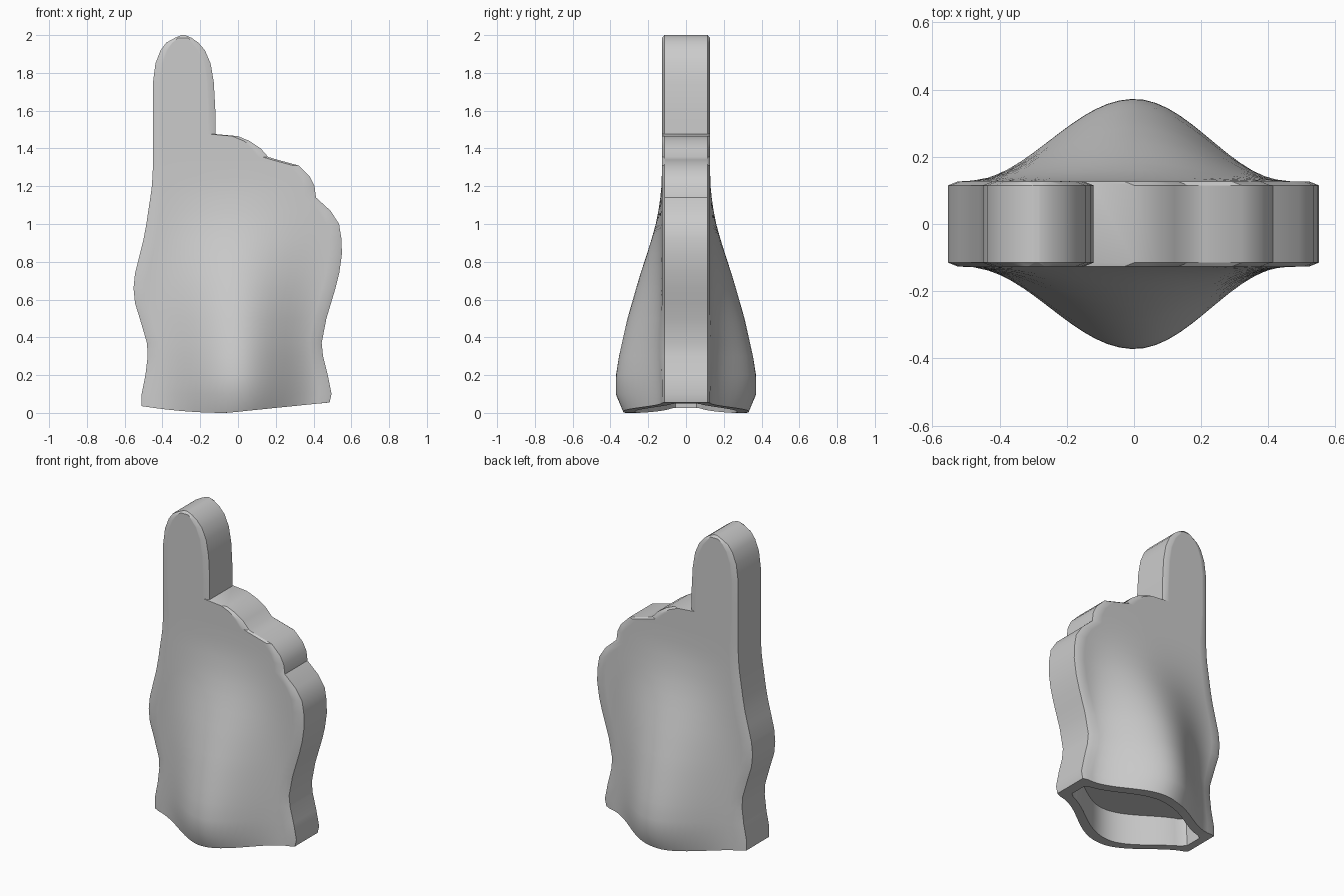
import bpy, bmesh, math

if "Cube" in bpy.data.objects:
    bpy.data.objects.remove(bpy.data.objects["Cube"])

# Outline rows: height, left edge, right edge
ROWS = [
    (0.04, -.51, .485), (0.10, -.51, .495), (0.20, -.49, .475), (0.30, -.478, .45),
    (0.37, -.482, .443), (0.50, -.52, .468), (0.58, -.545, .492), (0.66, -.553, .516),
    (0.74, -.545, .536), (0.84, -.52, .55), (0.92, -.50, .548), (1.00, -.485, .535),
    (1.07, -.475, .49), (1.14, -.464, .413), (1.20, -.456, .405), (1.25, -.453, .38),
    (1.31, -.45, .32), (1.34, -.45, .21), (1.355, -.45, .16), (1.40, -.45, .12),
    (1.44, -.45, .06), (1.465, -.45, 0), (1.476, -.45, -.12), (1.60, -.45, -.12),
    (1.75, -.45, -.128), (1.85, -.437, -.145), (1.92, -.41, -.175), (1.96, -.38, -.21),
    (1.985, -.335, -.245), (2.0, -.30, -.28)]
# Half depth along the middle of the hand: height, depth
DEPTH = [(0, .33), (.04, .35), (.10, .372), (.16, .377), (.3, .355), (.5, .31),
         (.7, .253), (.9, .188), (1.0, .16), (1.1, .14), (1.2, .13), (1.3, .127)]
BASE, EDGE, WALL, CAVITY = .127, .115, .06, .2
COLS = 28


def lookup(table, v):
    if v <= table[0][0]:
        return table[0][1]
    for (a, p), (b, q) in zip(table, table[1:]):
        if v <= b:
            return p + (q - p) * (v - a) / (b - a)
    return table[-1][1]


def half_depth(x, z):
    t = min(1, abs(x) / (.5 if x < 0 else .46))
    return BASE + (lookup(DEPTH, z) - BASE) * math.cos(t * math.pi / 2) ** 2


def bottom_z(x):
    return .055 * min(1, (x + .06) / .54) if x > -.06 else .036 * ((x + .06) / .45) ** 2


def columns(left, right):
    """x positions across a row, with a narrow rounded strip at each edge"""
    lip = min(.03, (right - left) * .2)
    inner = [left + lip + (right - left - 2 * lip) * i / (COLS - 2) for i in range(COLS - 1)]
    return [left] + inner + [right]


def ring(bm, xs, ys, zs):
    """front and back vertices of one row"""
    return [[bm.verts.new((x, s * y, z)) for x, y, z in zip(xs, ys, zs)] for s in (-1, 1)]


def bridge(bm, a, b):
    """joins two rows all the way round"""
    la, lb = a[0] + a[1][::-1], b[0] + b[1][::-1]
    for i in range(len(la)):
        j = (i + 1) % len(la)
        bm.faces.new((la[i], la[j], lb[j], lb[i]))


def cap(bm, r):
    """closes a row between front and back"""
    for i in range(COLS):
        bm.faces.new((r[0][i], r[0][i + 1], r[1][i + 1], r[1][i]))


bm = bmesh.new()
rings = []
for k, (z, left, right) in enumerate(ROWS):
    xs = columns(left, right)
    zs = [max(0, bottom_z(x)) if k == 0 else z for x in xs]
    ys = [EDGE if i in (0, COLS) else half_depth(x, h) for i, (x, h) in enumerate(zip(xs, zs))]
    if k == len(ROWS) - 1:
        ys = [EDGE] * len(xs)
    rings.append(ring(bm, xs, ys, zs))
    if k == 0:
        # Hand opening: rim and shallow cavity
        xi = columns(left + WALL, right - WALL)
        yi = [(EDGE if i in (0, COLS) else half_depth(x, 0)) - WALL for i, x in enumerate(xi)]
        rim = ring(bm, xi, yi, [max(0, bottom_z(x)) for x in xi])
        ceiling = ring(bm, [x * .98 for x in xi], yi, [CAVITY] * len(xi))

for a, b in zip(rings, rings[1:]):
    bridge(bm, a, b)
cap(bm, rings[-1])
bridge(bm, rings[0], rim)
bridge(bm, rim, ceiling)
cap(bm, ceiling)
bmesh.ops.recalc_face_normals(bm, faces=bm.faces)

mesh = bpy.data.meshes.new("foam_hand")
bm.to_mesh(mesh)
bm.free()
hand = bpy.data.objects.new("foam_hand", mesh)
bpy.context.collection.objects.link(hand)

grey = bpy.data.materials.new("light grey")
grey.diffuse_color = (.6, .6, .6, 1)
grey.use_nodes = True
grey.node_tree.nodes["Principled BSDF"].inputs["Base Color"].default_value = grey.diffuse_color
mesh.materials.append(grey)

bpy.context.view_layer.objects.active = hand
hand.select_set(True)
bpy.ops.object.shade_smooth_by_angle(angle=math.radians(32))
